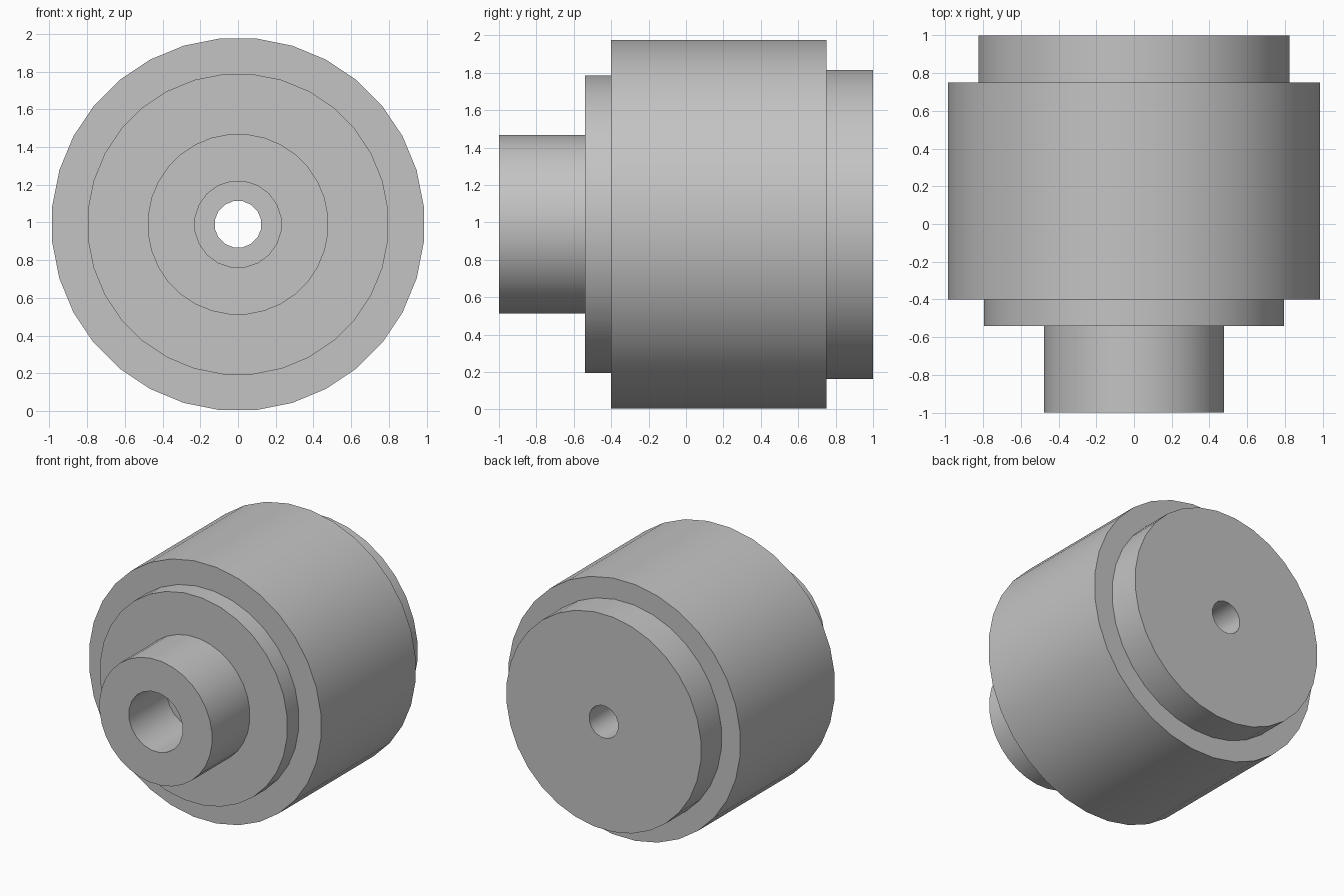
import bpy
import bmesh
import math

cube = bpy.data.objects.get("Cube")
if cube:
    bpy.data.objects.remove(cube, do_unlink=True)

CENTRE_Z = 0.99

grey = bpy.data.materials.new("plain grey")
grey.use_nodes = True
colour = (0.55, 0.55, 0.55, 1)
grey.diffuse_color = colour
grey.node_tree.nodes["Principled BSDF"].inputs["Base Color"].default_value = colour


def add_wall(bm, radius, y_front, y_back, sides):
    """Open tube along y; returns its front and back edge loops."""
    rings = []
    for y in (y_front, y_back):
        ring = []
        for i in range(sides):
            a = math.tau * (i + 0.5) / sides
            ring.append(bm.verts.new((radius * math.sin(a), y, CENTRE_Z + radius * math.cos(a))))
        rings.append(ring)
    front, back = rings
    for i in range(sides):
        j = (i + 1) % sides
        bm.faces.new((front[i], front[j], back[j], back[i]))
    return [[bm.edges.get((r[i], r[(i + 1) % sides])) for i in range(sides)] for r in rings]


bm = bmesh.new()

# Stepped outside and the bored inside
boss = add_wall(bm, 0.48, -1.0, -0.54, 32)
collar = add_wall(bm, 0.80, -0.54, -0.40, 32)
drum = add_wall(bm, 0.99, -0.40, 0.75, 32)
rear_step = add_wall(bm, 0.83, 0.75, 1.0, 32)
counterbore = add_wall(bm, 0.23, -1.0, -0.54, 20)
shaft_hole = add_wall(bm, 0.125, -0.54, 1.0, 16)

# Flat shoulders joining neighbouring walls
shoulders = [
    (boss[0], counterbore[0], -1),
    (boss[1], collar[0], -1),
    (collar[1], drum[0], -1),
    (drum[1], rear_step[0], 1),
    (rear_step[1], shaft_hole[1], 1),
    (counterbore[1], shaft_hole[0], -1),
]
for outer, inner, facing in shoulders:
    bmesh.ops.triangle_fill(bm, use_beauty=True, edges=outer + inner, normal=(0, facing, 0))

bmesh.ops.recalc_face_normals(bm, faces=bm.faces)
mesh = bpy.data.meshes.new("stepped_bushing")
bm.to_mesh(mesh)
bm.free()
mesh.materials.append(grey)

bushing = bpy.data.objects.new("stepped_bushing", mesh)
bpy.context.collection.objects.link(bushing)
bpy.ops.object.select_all(action="DESELECT")
bushing.select_set(True)
bpy.context.view_layer.objects.active = bushing
bpy.ops.object.shade_smooth_by_angle(angle=math.radians(30))
